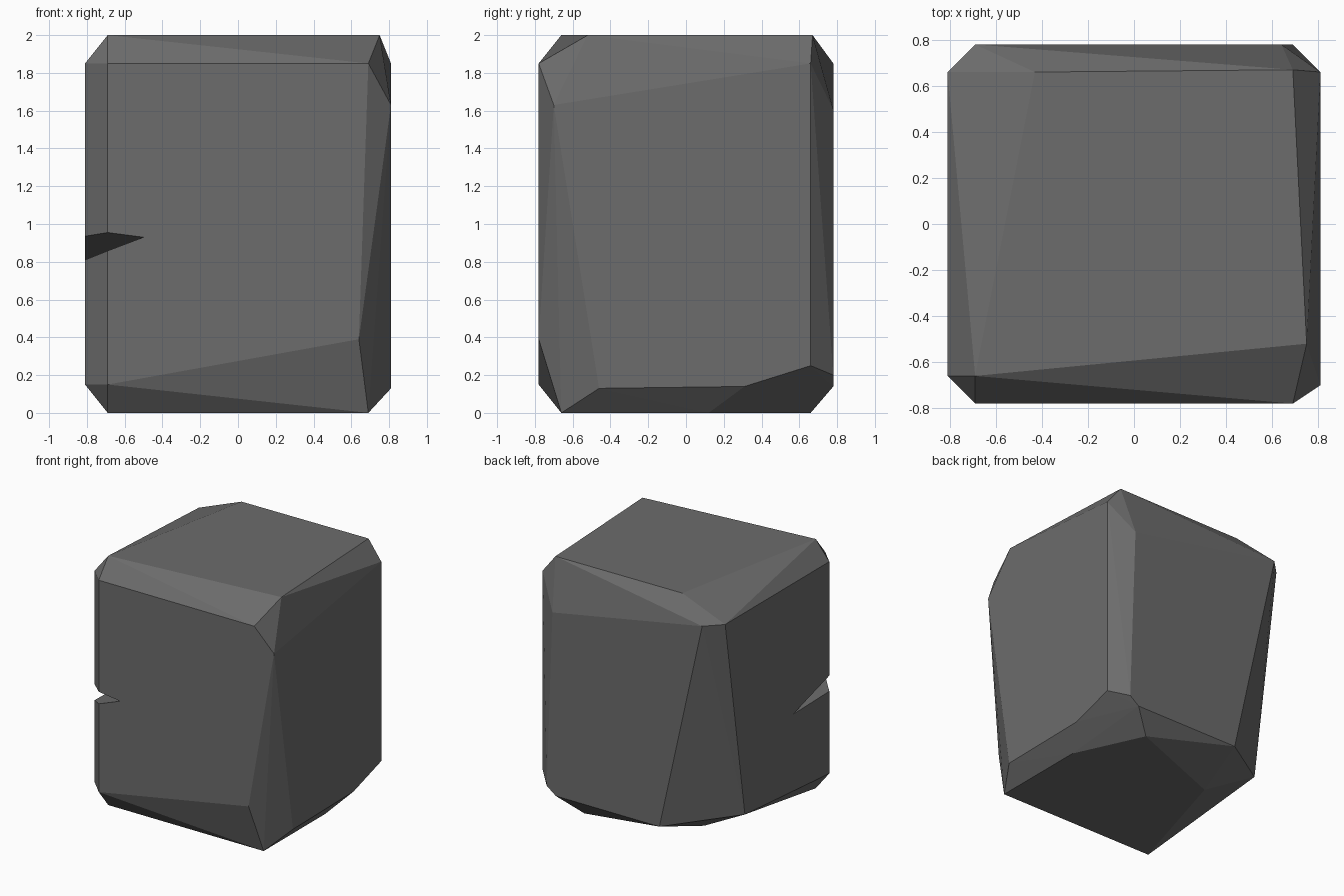
import bpy, bmesh
from mathutils import Vector

if "Cube" in bpy.data.objects:
    bpy.data.objects.remove(bpy.data.objects["Cube"])

HX, HY, H = 0.81, 0.78, 2.0   # half width, half depth, height


def hull_object(name, points):
    """Flat-faced convex solid around the given points."""
    bm = bmesh.new()
    for p in points:
        bm.verts.new(p)
    bmesh.ops.convex_hull(bm, input=bm.verts[:])
    bmesh.ops.dissolve_limit(bm, angle_limit=0.01, verts=bm.verts[:], edges=bm.edges[:])
    bmesh.ops.recalc_face_normals(bm, faces=bm.faces[:])
    mesh = bpy.data.meshes.new(name)
    bm.to_mesh(mesh)
    bm.free()
    obj = bpy.data.objects.new(name, mesh)
    bpy.context.collection.objects.link(obj)
    return obj


# Outline of each flat side of the chipped block, in that side's own plane
right = [(-0.70, 1.63), (0.66, 1.85), (0.66, 0.25), (0.31, 0.14), (-0.46, 0.13)]
left = [(-0.66, 1.85), (0.66, 1.85), (0.41, 0.23), (-0.66, 0.15)]
front = [(-0.69, 1.85), (0.69, 1.85), (0.64, 0.39), (-0.69, 0.15)]
back = [(-0.69, 1.85), (0.64, 1.605), (0.69, 0.20), (0.61, 0.14), (-0.31, 0.14)]
top = [(-0.69, -0.66), (0.75, -0.52), (0.69, 0.67), (-0.43, 0.66)]
bottom = [(-0.69, -0.66), (0.69, -0.66), (0.69, 0.12), (0.44, 0.66), (-0.395, 0.335)]

points = [(HX, y, z) for y, z in right] + [(-HX, y, z) for y, z in left]
points += [(x, -HY, z) for x, z in front] + [(x, HY, z) for x, z in back]
points += [(x, y, H) for x, y in top] + [(x, y, 0) for x, y in bottom]
block = hull_object("stone_block", points)

# Wedge-shaped crack in the front left edge, running between two end points
a, b = Vector((-HX, -0.20, 0.80)), Vector((-0.50, -HY, 0.93))
run = (b - a) * 0.5
cutter = hull_object("crack_cutter", [a - run, b + run, (-1.2, -1.2, 1.145), (-1.2, -1.2, 0.674)])
cutter.hide_render = True
mod = block.modifiers.new("crack", 'BOOLEAN')
mod.operation = 'DIFFERENCE'
mod.solver = 'EXACT'
mod.object = cutter
bpy.context.view_layer.objects.active = block
block.select_set(True)
bpy.ops.object.modifier_apply(modifier=mod.name)
bpy.data.objects.remove(cutter)

# Dark grey stone
stone = bpy.data.materials.new("dark grey stone")
stone.diffuse_color = (0.15, 0.15, 0.15, 1)
stone.use_nodes = True
stone.node_tree.nodes["Principled BSDF"].inputs["Base Color"].default_value = stone.diffuse_color
block.data.materials.clear()
block.data.materials.append(stone)
for face in block.data.polygons:
    face.material_index = 0
    face.use_smooth = False
